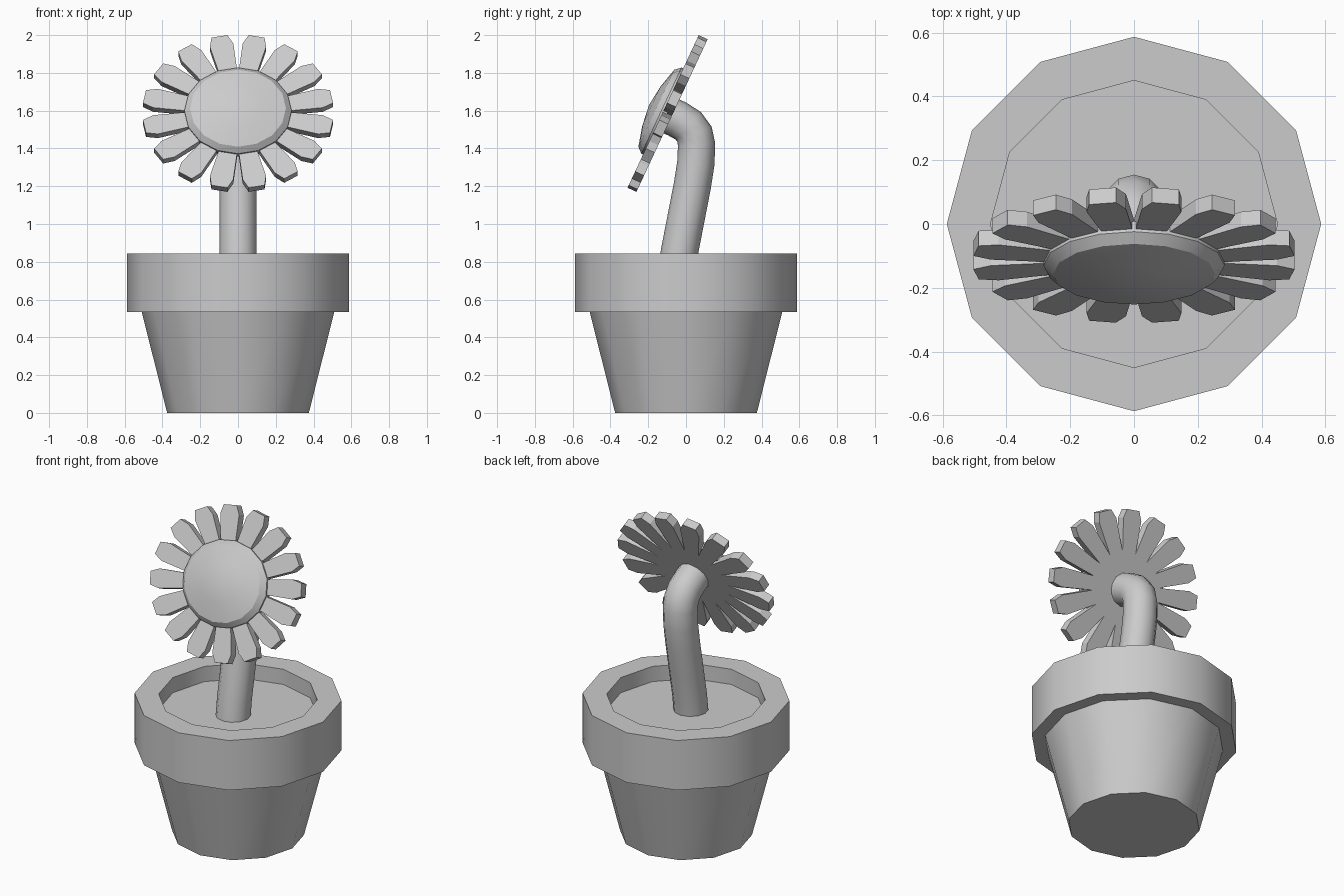
import bpy, math
from math import cos, sin, pi

if "Cube" in bpy.data.objects:
    bpy.data.objects.remove(bpy.data.objects["Cube"])


def add_mesh(name, verts, faces, angle=40):
    me = bpy.data.meshes.new(name)
    me.from_pydata(verts, [], faces)
    ob = bpy.data.objects.new(name, me)
    bpy.context.collection.objects.link(ob)
    bpy.ops.object.select_all(action='DESELECT')
    bpy.context.view_layer.objects.active = ob
    ob.select_set(True)
    bpy.ops.object.shade_smooth_by_angle(angle=math.radians(angle))
    return ob


def lathe(name, profile, sides, angle=40, tip=None):
    """Spin (radius, z) points; the ends get a flat cap or a centre tip."""
    verts = [(r * cos(2 * pi * i / sides), r * sin(2 * pi * i / sides), z)
             for r, z in profile for i in range(sides)]
    faces = [tuple(reversed(range(sides)))]
    for k in range(len(profile) - 1):
        for i in range(sides):
            j = (i + 1) % sides
            faces.append((k * sides + i, k * sides + j,
                          (k + 1) * sides + j, (k + 1) * sides + i))
    last = (len(profile) - 1) * sides
    if tip is None:
        faces.append(tuple(range(last, last + sides)))
    else:
        verts.append((0, 0, tip))
        faces += [(last + i, last + (i + 1) % sides, len(verts) - 1) for i in range(sides)]
    return add_mesh(name, verts, faces, angle)


# Pot with thick rim and recessed soil
lathe("pot", [(0.375, 0), (0.51, 0.535), (0.587, 0.535), (0.587, 0.845),
              (0.45, 0.845), (0.45, 0.75)], 12)

# Bent stem
path = [(-0.05, 0.73), (-0.035, 0.85), (0.0, 1.03), (0.033, 1.2), (0.052, 1.32),
        (0.056, 1.42), (0.045, 1.475), (0.012, 1.52), (-0.045, 1.555), (-0.1, 1.58)]
cu = bpy.data.curves.new("stem", 'CURVE')
cu.dimensions = '3D'
cu.bevel_depth = 0.099
cu.bevel_resolution = 4
cu.use_fill_caps = True
sp = cu.splines.new('POLY')
sp.points.add(len(path) - 1)
for p, (y, z) in zip(sp.points, path):
    p.co = (0, y, z, 1)
sp.use_smooth = True
bpy.context.collection.objects.link(bpy.data.objects.new("stem", cu))

# Petals: plate with 16 repeats of notch, shoulders and blunt tip
N, T = 16, 0.026
outline = []
for k in range(N):
    a = 2 * pi * (k + 0.5) / N
    outline.append((0.235 * cos(a - pi / N), 0.235 * sin(a - pi / N)))
    for r, w in [(0.445, -0.063), (0.505, -0.043), (0.505, 0.043), (0.445, 0.063)]:
        outline.append((r * cos(a) - w * sin(a), r * sin(a) + w * cos(a)))
M = len(outline)
verts = [(x, y, z) for z in (-T, T) for x, y in outline]
faces = [(i, (i + 1) % M, M + (i + 1) % M, M + i) for i in range(M)]
for k in range(N):
    petal = [5 * k + i for i in range(5)] + [(5 * k + 5) % M]
    faces += [tuple(reversed(petal)), tuple(M + i for i in petal)]
hub = [5 * k for k in range(N)]
faces += [tuple(reversed(hub)), tuple(M + i for i in hub)]
petals = add_mesh("petals", verts, faces, 20)

# Domed seed disc in front of the petals
disc = lathe("seed_disc", [(0.284, 0.0), (0.284, 0.036), (0.254, 0.066), (0.13, 0.094)],
             16, 28, tip=0.108)

# Tilt the slightly squashed flower head back
for ob in (petals, disc):
    ob.location = (0, -0.0975, 1.585)
    ob.rotation_euler = (math.radians(65), 0, 0)
    ob.scale = (1, 0.885, 1)
